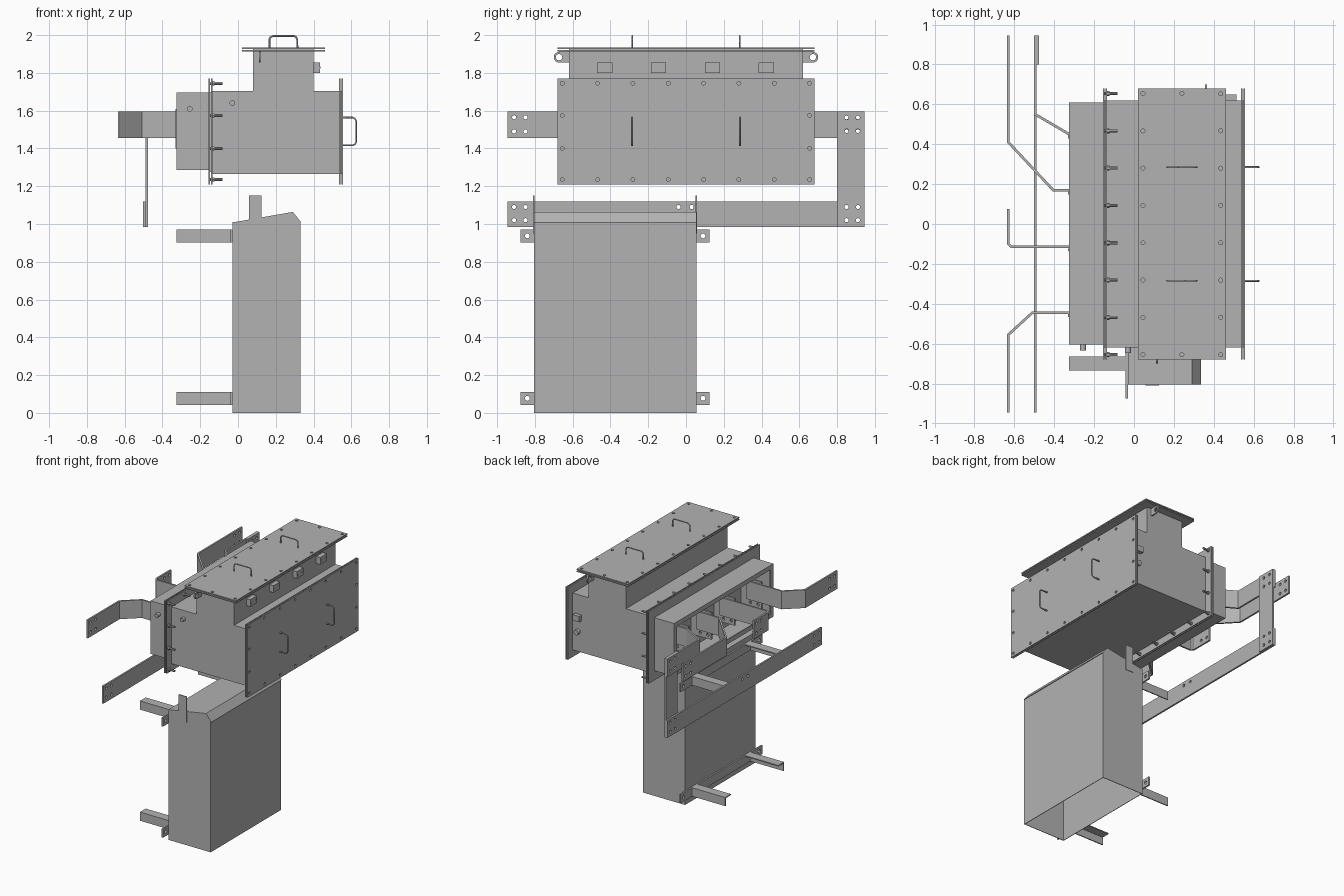
import bpy, bmesh
from mathutils import Vector, Matrix

if "Cube" in bpy.data.objects:
    bpy.data.objects.remove(bpy.data.objects["Cube"], do_unlink=True)

steel = bpy.data.materials.new("grey_steel")
steel.use_nodes = True
GREY = (0.45, 0.45, 0.45, 1)
steel.diffuse_color = GREY
steel.node_tree.nodes["Principled BSDF"].inputs["Base Color"].default_value = GREY


def finish(name, bm):
    bmesh.ops.recalc_face_normals(bm, faces=bm.faces)
    me = bpy.data.meshes.new(name)
    bm.to_mesh(me)
    bm.free()
    ob = bpy.data.objects.new(name, me)
    bpy.context.collection.objects.link(ob)
    me.materials.append(steel)
    return ob


def bake(ob):
    # replace the mesh by its modified result
    dg = bpy.context.evaluated_depsgraph_get()
    me = bpy.data.meshes.new_from_object(ob.evaluated_get(dg))
    ob.modifiers.clear()
    ob.data = me


def add_box(bm, x, y, z):
    size = Matrix.Diagonal((x[1] - x[0], y[1] - y[0], z[1] - z[0], 1))
    mid = Vector((sum(x) / 2, sum(y) / 2, sum(z) / 2))
    return bmesh.ops.create_cube(bm, size=1, matrix=Matrix.Translation(mid) @ size)


def box(name, x, y, z):
    bm = bmesh.new()
    add_box(bm, x, y, z)
    return finish(name, bm)


def rods(name, points, axis, length, radius, sides=12):
    # one mesh of equal cylinders, centred on the points
    bm = bmesh.new()
    turn = Vector((0, 0, 1)).rotation_difference(Vector(axis)).to_matrix().to_4x4()
    for p in points:
        bmesh.ops.create_cone(bm, cap_ends=True, segments=sides, radius1=radius,
                              radius2=radius, depth=length,
                              matrix=Matrix.Translation(p) @ turn)
    return finish(name, bm)


def drill(ob, points, axis, radius=0.011, length=0.04):
    cutter = rods("cutter", points, axis, length, radius)
    cutter.hide_render = True
    mod = ob.modifiers.new("holes", "BOOLEAN")
    mod.object, mod.solver = cutter, "EXACT"
    bake(ob)
    bpy.data.objects.remove(cutter, do_unlink=True)


def prism(name, outline, y):
    # outline in x and z, extruded along y
    bm = bmesh.new()
    face = bm.faces.new([bm.verts.new((a, y[0], b)) for a, b in outline])
    out = bmesh.ops.extrude_face_region(bm, geom=[face])["geom"]
    bmesh.ops.translate(bm, vec=(0, y[1] - y[0], 0),
                        verts=[v for v in out if isinstance(v, bmesh.types.BMVert)])
    return finish(name, bm)


def open_box(name, x, y, z, normal, wall=0.01):
    bm = bmesh.new()
    add_box(bm, x, y, z)
    bm.normal_update()
    bmesh.ops.delete(bm, geom=[f for f in bm.faces if f.normal.dot(Vector(normal)) > 0.9],
                     context="FACES")
    ob = finish(name, bm)
    mod = ob.modifiers.new("wall", "SOLIDIFY")
    mod.thickness, mod.offset = wall, -1
    bake(ob)
    return ob


def strip(name, path, z, thick=0.013):
    # upright flat bar following a path seen from above
    bm = bmesh.new()
    cols = [[bm.verts.new((a, b, h)) for h in z] for a, b in path]
    for p, q in zip(cols, cols[1:]):
        bm.faces.new((p[0], q[0], q[1], p[1]))
    ob = finish(name, bm)
    mod = ob.modifiers.new("thickness", "SOLIDIFY")
    mod.thickness, mod.offset, mod.use_even_offset = thick, 0, True
    bake(ob)
    return ob


def handle(name, base, out, along, reach, half):
    # bent round bar with small chamfered corners
    base, out, along, c = Vector(base), Vector(out), Vector(along), 0.018
    shape = [(0, half), (reach - c, half), (reach - c / 3, half - c / 3), (reach, half - c)]
    shape += [(r, -h) for r, h in reversed(shape)]
    cu = bpy.data.curves.new(name, "CURVE")
    cu.dimensions, cu.bevel_depth, cu.bevel_resolution = "3D", 0.005, 1
    sp = cu.splines.new("POLY")
    sp.points.add(len(shape) - 1)
    for pt, (r, h) in zip(sp.points, shape):
        pt.co = (*(base + out * r + along * h), 1)
    cu.materials.append(steel)
    ob = bpy.data.objects.new(name, cu)
    bpy.context.collection.objects.link(ob)


X, Y, Z = (1, 0, 0), (0, 1, 0), (0, 0, 1)
FULL_Y, BODY_Y, FULL_Z = (-0.68, 0.68), (-0.62, 0.62), (1.21, 1.77)
rows = [-0.655 + i * 0.187 for i in range(8)]
edge = [(y, z) for y in rows for z in (1.235, 1.745)]
edge += [(y, z) for y in (rows[0], rows[-1]) for z in (1.40, 1.575)]

# Main housing with raised neck
prism("housing", [(-0.14, 1.265), (0.54, 1.265), (0.54, 1.705), (0.40, 1.705), (0.40, 1.915),
                  (0.08, 1.915), (0.08, 1.705), (-0.14, 1.705)], BODY_Y)

# Top cover on its flange
box("top_flange", (0.02, 0.46), FULL_Y, (1.912, 1.92))
top = box("top_cover", (0.02, 0.46), FULL_Y, (1.926, 1.935))
drill(top, [(x, y, 1.93) for x in (0.045, 0.435) for y in rows]
      + [(0.24, y, 1.93) for y in (rows[0], rows[-1])], Z, 0.01)
box("top_gasket", (0.08, 0.40), BODY_Y, (1.919, 1.927))

# Side cover on its flange
box("side_flange", (0.536, 0.543), FULL_Y, FULL_Z)
side = box("side_cover", (0.549, 0.557), FULL_Y, FULL_Z)
drill(side, [(0.553, y, z) for y, z in edge], X, 0.01)
box("side_gasket", (0.542, 0.55), BODY_Y, (1.265, 1.705))

# Handles on both covers
for y in (-0.285, 0.285):
    handle("top_handle", (0.24, y, 1.935), Z, X, 0.06, 0.074)
    handle("side_handle", (0.557, y, 1.49), X, Z, 0.068, 0.074)

# Terminal box, open to the side, with a rim and bolted flanges
box("inner_flange", (-0.142, -0.135), FULL_Y, FULL_Z)
box("outer_flange", (-0.156, -0.149), FULL_Y, FULL_Z)
box("flange_gasket", (-0.15, -0.14), BODY_Y, (1.275, 1.70))
rods("flange_bolts", [(-0.118, y, z) for y, z in edge], X, 0.07, 0.008, 8)
rods("flange_nuts", [(-0.13, y, z) for y, z in edge], X, 0.012, 0.013, 6)
open_box("terminal_box", (-0.325, -0.15), (-0.605, 0.61), (1.285, 1.695), (-1, 0, 0))
LIP = (-0.325, -0.318)
for z in ((1.285, 1.32), (1.66, 1.695)):
    box("terminal_rim", LIP, (-0.605, 0.61), z)
for y in ((-0.605, -0.57), (0.575, 0.61)):
    box("terminal_rim", LIP, y, (1.285, 1.695))

# Busbars and the terminal plates they bolt to
BAR_Z = (1.455, 1.595)
bars = [
    ([(-0.63, 0.945), (-0.63, 0.41), (-0.405, 0.17), (-0.21, 0.17)], 0.88),
    ([(-0.495, 0.945), (-0.495, 0.55), (-0.325, 0.45), (-0.21, 0.45)], 0.88),
    ([(-0.63, 0.075), (-0.63, -0.10), (-0.615, -0.115), (-0.21, -0.115)], 0.02),
    ([(-0.63, -0.945), (-0.63, -0.555), (-0.51, -0.445), (-0.21, -0.445)], -0.88),
]
for path, mid in bars:
    bar = strip("busbar", path, BAR_Z)
    drill(bar, [(path[0][0], mid + d, z) for d in (-0.03, 0.03) for z in (1.49, 1.565)], X)
    y = path[-1][1] - 0.014
    plate = box("terminal_plate", (-0.33, -0.15), (y - 0.007, y + 0.007), (1.40, 1.61))
    drill(plate, [(x, y, z) for x in (-0.30, -0.235) for z in (1.43, 1.47)], Y)

# Lower busbar and its upright link
ends = [(y, z) for y in (0.85, 0.91) for z in (1.02, 1.09)]
lower = strip("lower_busbar", [(-0.496, -0.945), (-0.496, 0.945)], (0.985, 1.12))
drill(lower, [(-0.496, s * y, z) for y, z in ends for s in (-1, 1)]
      + [(-0.496, y, 1.09) for y in (-0.04, 0.03)], X)
link = strip("busbar_link", [(-0.482, 0.80), (-0.482, 0.945)], (0.985, 1.595))
drill(link, [(-0.482, y, z) for y, z in ends]
      + [(-0.482, y, z + 0.473) for y, z in ends], X)

# Lifting lugs on opposite corners
for x, s in ((0.115, -1), (0.36, 1)):
    lug = box("lifting_lug", (x - 0.005, x + 0.005), sorted((s * 0.61, s * 0.67)), (1.855, 1.912))
    ring = rods("lug_ring", [(x, s * 0.672, 1.883)], X, 0.01, 0.028, 20)
    for part in (lug, ring):
        drill(part, [(x, s * 0.672, 1.883)], X, 0.017)

# Small blocks on the neck and fittings on the end walls
for i in range(4):
    y = -0.43 + i * 0.285
    box("neck_block", (0.40, 0.435), (y - 0.04, y + 0.04), (1.80, 1.855))
    rods("block_screws", [(0.435, y + d, 1.828) for d in (-0.028, 0.028)], X, 0.006, 0.006, 8)
rods("front_plugs", [(-0.03, -0.63, 1.64), (-0.255, -0.617, 1.61)], Y, 0.035, 0.015)
box("back_block", (0.46, 0.515), (0.62, 0.65), (1.51, 1.555))
rods("back_plug", [(0.49, 0.632, 1.42)], Y, 0.03, 0.02)

# Lower cabinet, open below, with a sloped lid
CAB_Y = (-0.805, 0.055)
open_box("cabinet", (-0.03, 0.33), CAB_Y, (0, 1.01), (0, 0, -1), 0.006)
prism("cabinet_lid", [(-0.03, 1.008), (0.335, 1.008), (0.29, 1.064)], CAB_Y)
for y in CAB_Y:
    box("hanger_tab", (0.057, 0.125), (y - 0.004, y + 0.004), (0.95, 1.15))

# Wall brackets: cross strip with drilled ends and two angle arms
for z in (0.043, 0.903):
    cross = box("bracket_strip", (-0.042, -0.03), (-0.875, 0.125), (z, z + 0.067))
    drill(cross, [(-0.036, y, z + 0.034) for y in (-0.84, 0.09)], X, 0.013)
    for y, leg in ((-0.735, -0.735), (-0.085, -0.023)):
        box("arm_top", (-0.325, -0.036), (y, y + 0.07), (z + 0.059, z + 0.067))
        box("arm_leg", (-0.325, -0.036), (leg, leg + 0.008), (z, z + 0.067))
